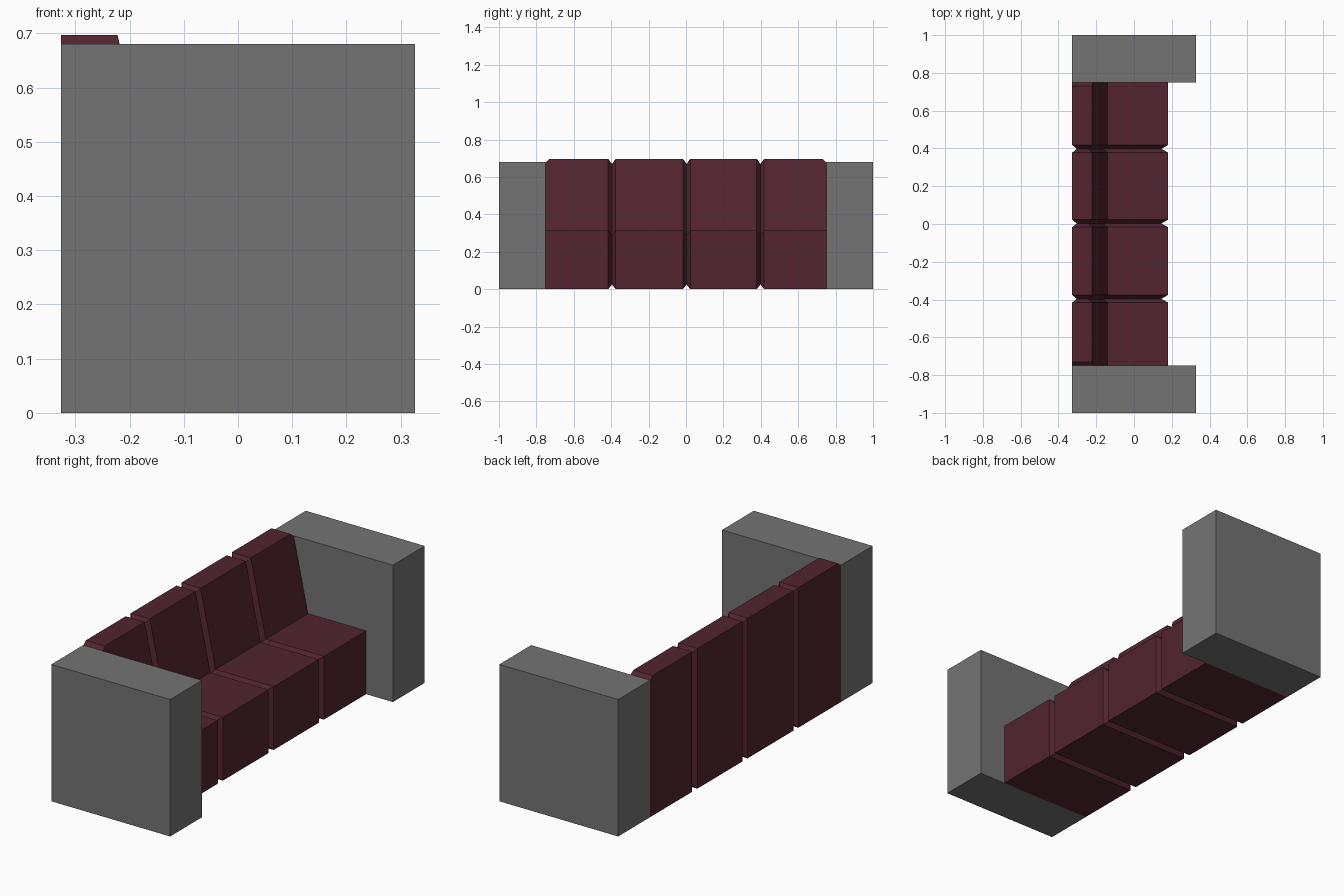
import bpy, bmesh

if "Cube" in bpy.data.objects:
    bpy.data.objects.remove(bpy.data.objects["Cube"])


def material(name, rgb):
    m = bpy.data.materials.new(name)
    m.diffuse_color = (*rgb, 1)
    m.use_nodes = True
    m.node_tree.nodes["Principled BSDF"].inputs["Base Color"].default_value = m.diffuse_color
    return m


grey = material("grey fabric", (0.175, 0.175, 0.175))
maroon = material("maroon leather", (0.085, 0.018, 0.028))


def finish(bm, name, mat):
    bmesh.ops.recalc_face_normals(bm, faces=bm.faces)
    mesh = bpy.data.meshes.new(name)
    bm.to_mesh(mesh)
    bm.free()
    mesh.materials.append(mat)
    obj = bpy.data.objects.new(name, mesh)
    bpy.context.collection.objects.link(obj)


# Side profile of a seat with its leaning back, as (x, z)
PROFILE = [(-0.327, 0), (0.18, 0), (0.18, 0.315), (-0.14, 0.315),
           (-0.222, 0.697), (-0.327, 0.697)]
# Same profile shrunk, for the bottom of the grooves between sections
GROOVE = [(-0.303, 0.025), (0.145, 0.025), (0.145, 0.29), (-0.163, 0.29),
          (-0.243, 0.67), (-0.303, 0.67)]
# Profile against the armrests, only lowered at the top
END = PROFILE[:4] + [(-0.218, 0.677), (-0.327, 0.677)]


def section(name, y0, y1, first, last):
    bm = bmesh.new()
    loops = [(first, y0), (PROFILE, y0 + 0.02), (PROFILE, y1 - 0.02), (last, y1)]
    rings = [[bm.verts.new((x, y, z)) for x, z in prof] for prof, y in loops]
    for a, b in zip(rings, rings[1:]):
        for i in range(len(a)):
            j = (i + 1) % len(a)
            bm.faces.new((a[i], a[j], b[j], b[i]))
    bm.faces.new(rings[0])
    bm.faces.new(rings[-1])
    finish(bm, name, maroon)


# Four seat sections
edges = [-0.75, -0.396, 0.003, 0.398, 0.75]
for i in range(4):
    section(f"seat_section_{i + 1}", edges[i], edges[i + 1],
            END if i == 0 else GROOVE, END if i == 3 else GROOVE)

# Block armrests at both ends
for side, name in ((-1, "front_armrest"), (1, "rear_armrest")):
    bm = bmesh.new()
    bmesh.ops.create_cube(bm, size=1)
    bmesh.ops.scale(bm, vec=(0.654, 0.25, 0.681), verts=bm.verts)
    bmesh.ops.translate(bm, vec=(0, side * 0.875, 0.3405), verts=bm.verts)
    finish(bm, name, grey)
